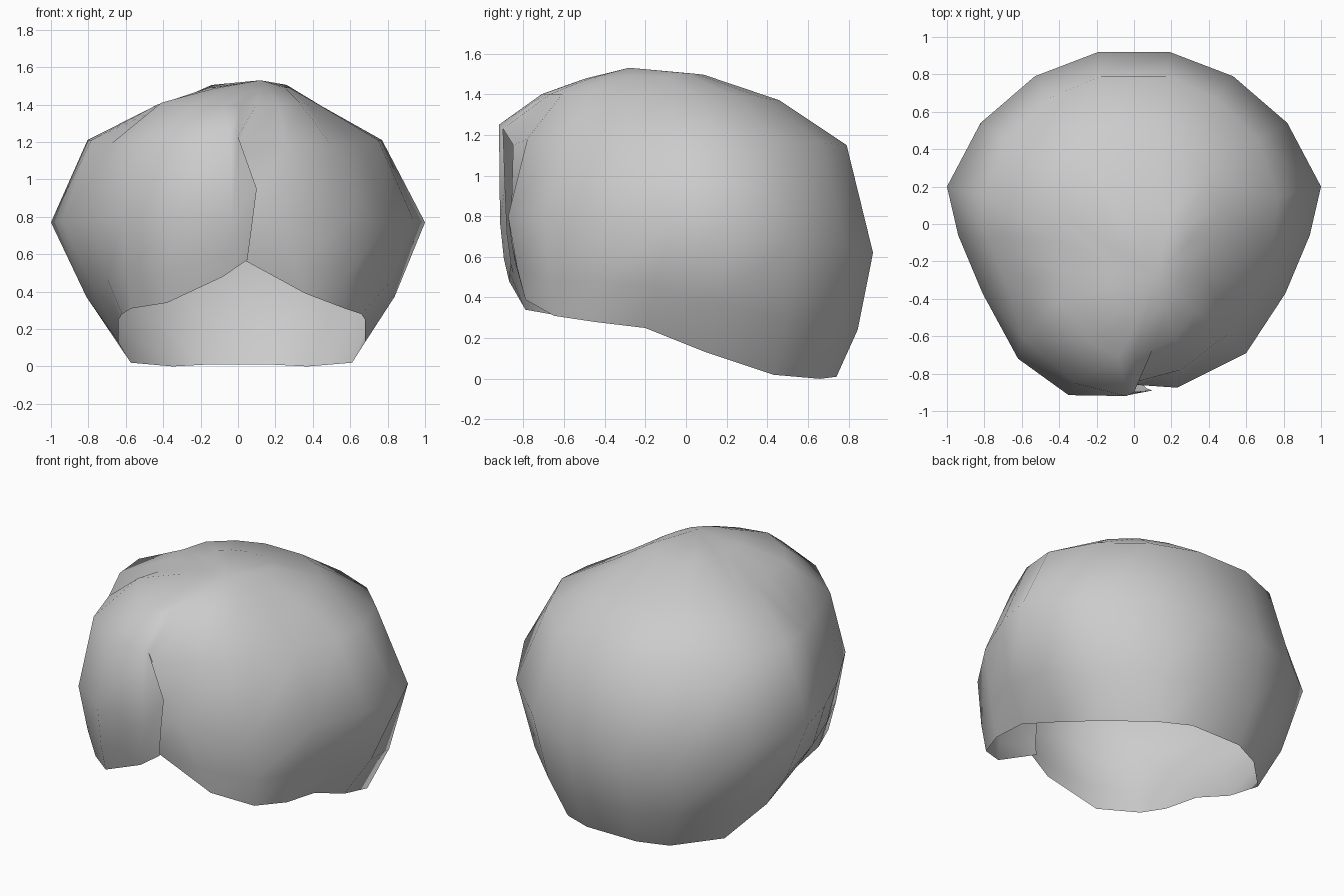
import bpy, bmesh
from mathutils import Vector

if "Cube" in bpy.data.objects:
    bpy.data.objects.remove(bpy.data.objects["Cube"])

# Half profile, back to front: rim, widest, shoulder and crown points per column
HALF = [
    [(.18, .74, .01), (.19, .92, .62), (.17, .79, 1.15), (.13, .46, 1.37)],
    [(.37, .66, .00), (.53, .79, .65), (.44, .67, 1.16), (.28, .38, 1.38)],
    [(.61, .43, .02), (.82, .54, .70), (.66, .45, 1.18), (.40, .25, 1.39)],
    [(.68, .10, .13), (1.0, .20, .77), (.77, .15, 1.21), (.45, .08, 1.39)],
    [(.68, -.20, .25), (.94, -.06, .78), (.75, -.07, 1.21), (.43, -.08, 1.40)],
    [(.66, -.45, .28), (.81, -.37, .78), (.65, -.33, 1.19), (.38, -.26, 1.40)],
]
# Front columns: the right side tucks under, the left side sweeps over it
FRONT_R = [
    [(.57, -.65, .31), (.60, -.69, .78), (.50, -.59, 1.18), (.33, -.46, 1.41)],
    [(.36, -.79, .39), (.23, -.875, .80), (.25, -.78, 1.18), (.22, -.61, 1.40)],
    [(.03, -.84, .57), (.01, -.86, .80), (-.01, -.85, 1.15), (.10, -.67, 1.40)],
]
FRONT_L = [
    [(-.57, -.62, .31), (-.62, -.72, .78), (-.59, -.61, 1.19), (-.41, -.42, 1.41)],
    [(-.38, -.79, .34), (-.35, -.915, .79), (-.32, -.85, 1.20), (-.25, -.62, 1.40)],
    [(-.08, -.87, .48), (-.03, -.915, .77), (-.04, -.92, 1.25), (-.08, -.71, 1.40)],
    [(.05, -.86, .57), (.10, -.89, .95), (.00, -.90, 1.23), (.01, -.69, 1.40)],
]
PEAK = Vector((.12, -.28, 1.53))
SCALE_L = [.94, 1, 1.045, 1]  # left side: narrower rim, fuller shoulder


def column(pts):
    """Add a bulging row above the rim and a rounded row near the peak."""
    rim, mid, upper, crown = (Vector(p) for p in pts)
    low = rim.lerp(mid, .38)
    bulge = 1.045 if rim.y > -.3 else 1.01
    low.x *= bulge
    low.y *= bulge
    top = crown.lerp(PEAK, .5)
    top.z += .045 if crown.y > .2 else .025 if crown.y > -.35 else .012
    return [rim, low, mid, upper, crown, top]


mirrored = [[(-x * s, y, z) for (x, y, z), s in zip(c, SCALE_L)] for c in HALF]
columns = FRONT_R[::-1] + HALF[::-1] + mirrored + FRONT_L

# Swept hair shell, open underneath and split along the front parting
bm = bmesh.new()
grid = [[bm.verts.new(p) for p in column(c)] for c in columns]
peak = bm.verts.new(PEAK)
n = len(grid)
for i in range(n):
    a, b = grid[i], grid[(i + 1) % n]
    for r in range(5):
        if i == n - 1 and r < 3:
            continue  # parting stays open below the shoulder row
        bm.faces.new((a[r], b[r], b[r + 1], a[r + 1]))
    bm.faces.new((a[5], b[5], peak))
bmesh.ops.recalc_face_normals(bm, faces=bm.faces)
if sum(f.normal.dot(f.calc_center_median() - Vector((0, 0, .7))) for f in bm.faces) < 0:
    bmesh.ops.reverse_faces(bm, faces=bm.faces)
for f in bm.faces:
    f.smooth = True
mesh = bpy.data.meshes.new("hair_shell")
bm.to_mesh(mesh)
bm.free()
hair = bpy.data.objects.new("hair_shell", mesh)
bpy.context.collection.objects.link(hair)
